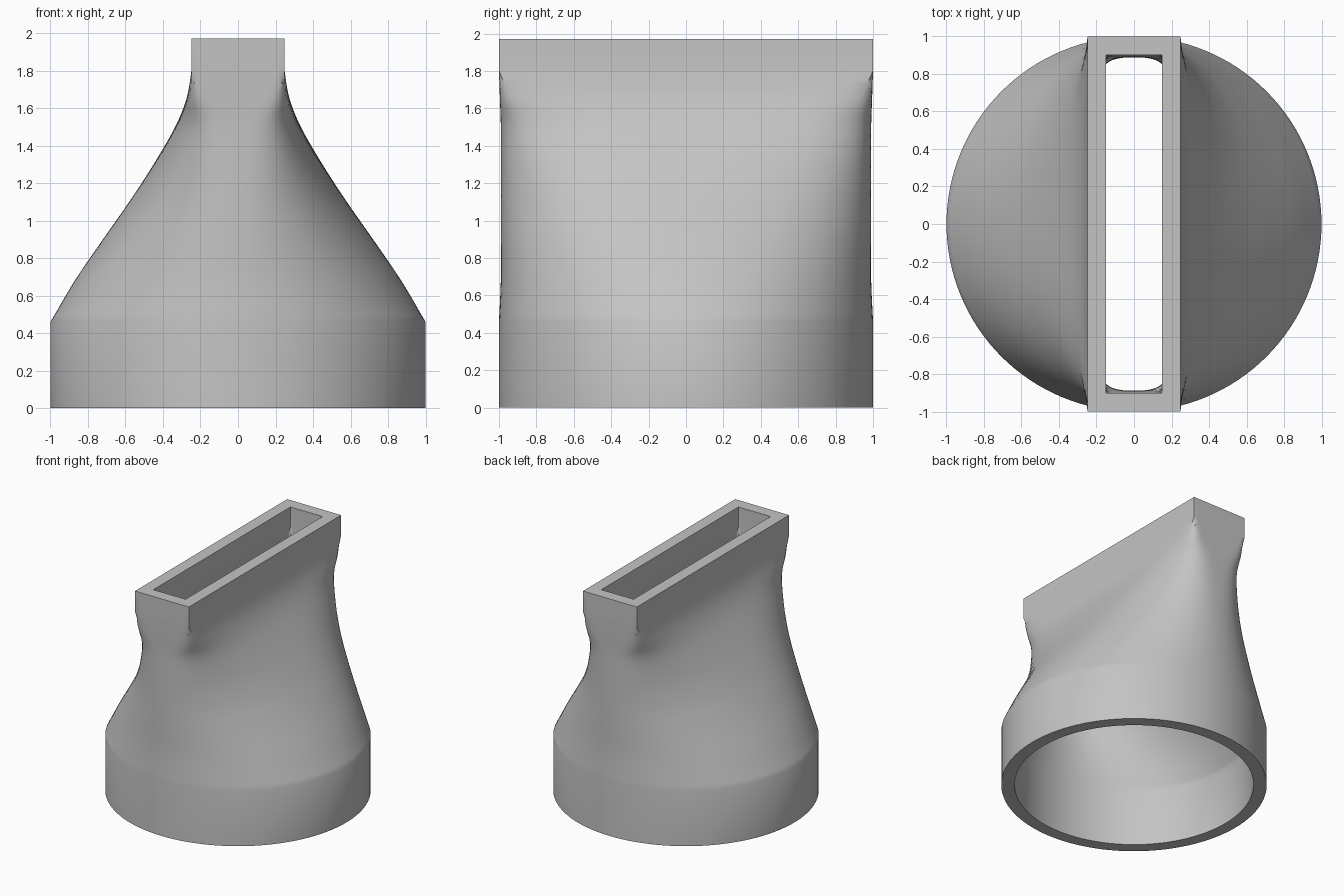
import bpy
import bmesh
from math import sin, cos, pi, radians
from mathutils import Vector

default_cube = bpy.data.objects.get("Cube")
if default_cube:
    bpy.data.objects.remove(default_cube, do_unlink=True)

SEGMENTS = 128
STEPS = 6          # rings between stations
TOP = 1.97
WALL = 0.1

# Stations: height, half width, half depth, squareness (0 ellipse, 1 rectangle)
STATIONS = [Vector(s) for s in (
    (0.46, 1.00, 1.00, 0.00),
    (0.68, 0.87, 0.99, 0.02),
    (0.90, 0.72, 0.99, 0.06),
    (1.10, 0.58, 0.99, 0.13),
    (1.30, 0.45, 0.99, 0.27),
    (1.50, 0.335, 0.99, 0.50),
    (1.65, 0.275, 0.995, 0.80),
    (1.80, 0.248, 1.00, 1.00),
)]


def smooth_stations():
    """Catmull-Rom interpolation through the stations."""
    pts = [STATIONS[0] * 2 - STATIONS[1]] + STATIONS + [STATIONS[-1]]
    result = []
    for p0, p1, p2, p3 in zip(pts, pts[1:], pts[2:], pts[3:]):
        for i in range(STEPS):
            t = i / STEPS
            result.append(p1 + (p2 - p0) * (t / 2)
                          + (p0 * 2 - p1 * 5 + p2 * 4 - p3) * (t * t / 2)
                          + (p1 * 3 - p0 - p2 * 3 + p3) * (t ** 3 / 2))
    result.append(STATIONS[-1])
    return result


def section(bm, z, a, b, square):
    """One ring: a superellipse running from ellipse to sharp rectangle."""
    ring = []
    for i in range(SEGMENTS):
        angle = 2 * pi * i / SEGMENTS
        c, s = cos(angle), sin(angle)
        big, small = max(abs(c), abs(s)), min(abs(c), abs(s))
        norm = big
        if square < 0.98:
            n = 2 / (1 - max(square, 0))
            norm = big * (1 + (small / big) ** n) ** (1 / n)
        ring.append(bm.verts.new((a * c / norm, b * s / norm, z)))
    return ring


def bridge(bm, lower, upper):
    for i in range(SEGMENTS):
        j = (i + 1) % SEGMENTS
        bm.faces.new((lower[i], lower[j], upper[j], upper[i]))


# Full height list: straight collar, blended neck, straight slot
rows = smooth_stations()
rows = [Vector((0, *rows[0][1:]))] + rows + [Vector((TOP, *rows[-1][1:]))]

bm = bmesh.new()
outer = [section(bm, *r) for r in rows]
inner = [section(bm, r[0], r[1] - WALL, r[2] - WALL, r[3]) for r in rows]

# Closed loop of rings: up the outside, over the rim, down the inside
loop = outer + inner[::-1]
for lower, upper in zip(loop, loop[1:] + loop[:1]):
    bridge(bm, lower, upper)
bmesh.ops.recalc_face_normals(bm, faces=bm.faces)

mesh = bpy.data.meshes.new("nozzle_adapter")
bm.to_mesh(mesh)
bm.free()
nozzle = bpy.data.objects.new("nozzle_adapter", mesh)
bpy.context.collection.objects.link(nozzle)

# Plain grey plastic
grey = bpy.data.materials.new("light_grey")
grey.use_nodes = True
colour = (0.55, 0.55, 0.55, 1)
grey.diffuse_color = colour
grey.node_tree.nodes["Principled BSDF"].inputs["Base Color"].default_value = colour
mesh.materials.append(grey)

bpy.ops.object.select_all(action="DESELECT")
nozzle.select_set(True)
bpy.context.view_layer.objects.active = nozzle
bpy.ops.object.shade_smooth_by_angle(angle=radians(40))
